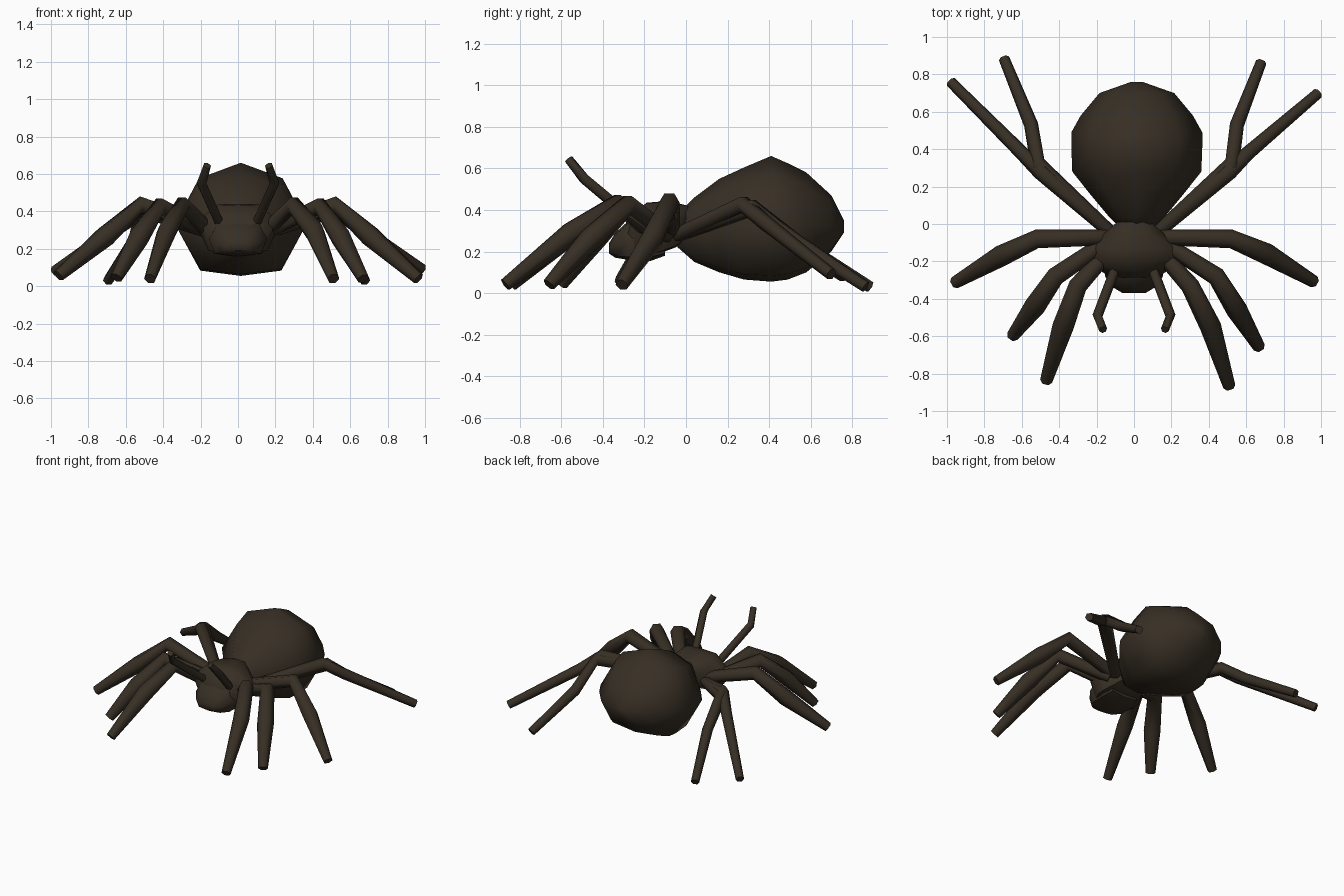
import bpy, bmesh, math
from mathutils import Vector

if "Cube" in bpy.data.objects:
    bpy.data.objects.remove(bpy.data.objects["Cube"])

brown = bpy.data.materials.new("dark brown")
brown.diffuse_color = (0.038, 0.028, 0.018, 1)
brown.use_nodes = True
brown.node_tree.nodes["Principled BSDF"].inputs["Base Color"].default_value = brown.diffuse_color


def finish(name, rings, angle):
    """Skin a list of point rings, cap the ends and smooth."""
    bm = bmesh.new()
    loops = [[bm.verts.new(p) for p in r] for r in rings]
    n = len(loops[0])
    for a, b in zip(loops, loops[1:]):
        for i in range(n):
            j = (i + 1) % n
            bm.faces.new((a[i], a[j], b[j], b[i]))
    bm.faces.new(loops[0][::-1])
    bm.faces.new(loops[-1])
    bmesh.ops.recalc_face_normals(bm, faces=bm.faces)
    me = bpy.data.meshes.new(name)
    bm.to_mesh(me)
    bm.free()
    me.materials.append(brown)
    ob = bpy.data.objects.new(name, me)
    bpy.context.collection.objects.link(ob)
    bpy.ops.object.select_all(action='DESELECT')
    ob.select_set(True)
    bpy.context.view_layer.objects.active = ob
    bpy.ops.object.shade_smooth_by_angle(angle=math.radians(angle))
    return ob


def body(name, sections, top_diag, low_diag, mid=0.5, cx=0.0, angle=50):
    """Eight-sided loft along y; sections are (y, half width, bottom, top)."""
    rings = []
    for y, w, lo, hi in sections:
        m = lo + (hi - lo) * mid
        up, dn = hi - m, m - lo
        (ax, az), (bx, bz) = top_diag, low_diag
        prof = [(0, up), (ax * w, az * up), (w, 0), (bx * w, -bz * dn),
                (0, -dn), (-bx * w, -bz * dn), (-w, 0), (-ax * w, az * up)]
        rings.append([(cx + x, y, m + z) for x, z in prof])
    return finish(name, rings, angle)


def limb(name, path, radii, sides=6):
    """Tapered tube through the joints of a leg."""
    pts = [Vector(p) for p in path]
    rings = []
    for i, p in enumerate(pts):
        t = (pts[min(i + 1, len(pts) - 1)] - pts[max(i - 1, 0)]).normalized()
        s = t.cross(Vector((0, 0, 1))).normalized()
        u = s.cross(t)
        rings.append([p + radii[i] * (s * math.cos(a) + u * math.sin(a))
                      for a in (2 * math.pi * k / sides for k in range(sides))])
    return finish(name, rings, 65)


# Abdomen
body("abdomen", [
    (-0.04, 0.07, 0.22, 0.38), (0.04, 0.15, 0.15, 0.46), (0.16, 0.25, 0.10, 0.55),
    (0.28, 0.345, 0.065, 0.605), (0.41, 0.35, 0.055, 0.66), (0.49, 0.35, 0.065, 0.625),
    (0.58, 0.30, 0.10, 0.58), (0.70, 0.20, 0.20, 0.47), (0.76, 0.03, 0.29, 0.35)],
    (0.64, 0.74), (0.62, 0.90), 0.47, 0.015, 75)

# Carapace: a broad, flat-topped shield
body("carapace", [
    (0.01, 0.09, 0.26, 0.42), (-0.05, 0.16, 0.22, 0.435), (-0.13, 0.215, 0.19, 0.44),
    (-0.19, 0.225, 0.18, 0.435), (-0.25, 0.18, 0.18, 0.385), (-0.29, 0.12, 0.18, 0.34)],
    (0.52, 0.97), (0.70, 0.95), 0.62)
body("jaws", [
    (-0.10, 0.13, 0.18, 0.34), (-0.17, 0.16, 0.155, 0.40), (-0.28, 0.155, 0.16, 0.345),
    (-0.34, 0.11, 0.17, 0.29), (-0.37, 0.06, 0.19, 0.24)],
    (0.70, 0.85), (0.80, 0.85))

# Legs, each as base, knee, shin and tip
legs = {
    "front_leg_right": [(.14, -.15, .28), (.30, -.33, .43), (.41, -.55, .29), (.51, -.87, .04)],
    "front_leg_left": [(-.14, -.15, .28), (-.30, -.33, .43), (-.38, -.55, .29), (-.47, -.84, .04)],
    "second_leg_right": [(.14, -.09, .28), (.44, -.28, .425), (.55, -.46, .26), (.67, -.66, .04)],
    "second_leg_left": [(-.14, -.09, .28), (-.42, -.28, .425), (-.53, -.44, .26), (-.65, -.60, .045)],
    "middle_leg_right": [(.12, -.07, .30), (.52, -.08, .435), (.71, -.16, .265), (.965, -.31, .04)],
    "middle_leg_left": [(-.12, -.07, .30), (-.52, -.08, .435), (-.71, -.17, .265), (-.96, -.315, .055)],
}
for name, path in legs.items():
    limb(name, path, (0.042, 0.05, 0.057, 0.033))

rear = {
    "rear_outer_leg_right": [(.13, -.04, .28), (.51, .28, .425), (.61, .38, .34), (.985, .70, .09)],
    "rear_outer_leg_left": [(-.13, -.04, .28), (-.50, .28, .425), (-.60, .38, .34), (-.98, .76, .08)],
    "rear_inner_leg_right": [(.13, -.04, .28), (.525, .32, .41), (.55, .53, .25), (.68, .865, .03)],
    "rear_inner_leg_left": [(-.13, -.04, .28), (-.515, .32, .41), (-.55, .53, .25), (-.695, .885, .03)],
}
for name, path in rear.items():
    limb(name, path, (0.036, 0.044, 0.038, 0.029))

# Feelers beside the head
for side, s in (("right", 1), ("left", -1)):
    limb("feeler_" + side,
         [(s * .10, -.24, .34), (s * .195, -.49, .55), (s * .165, -.565, .645)],
         (0.027, 0.027, 0.022))
